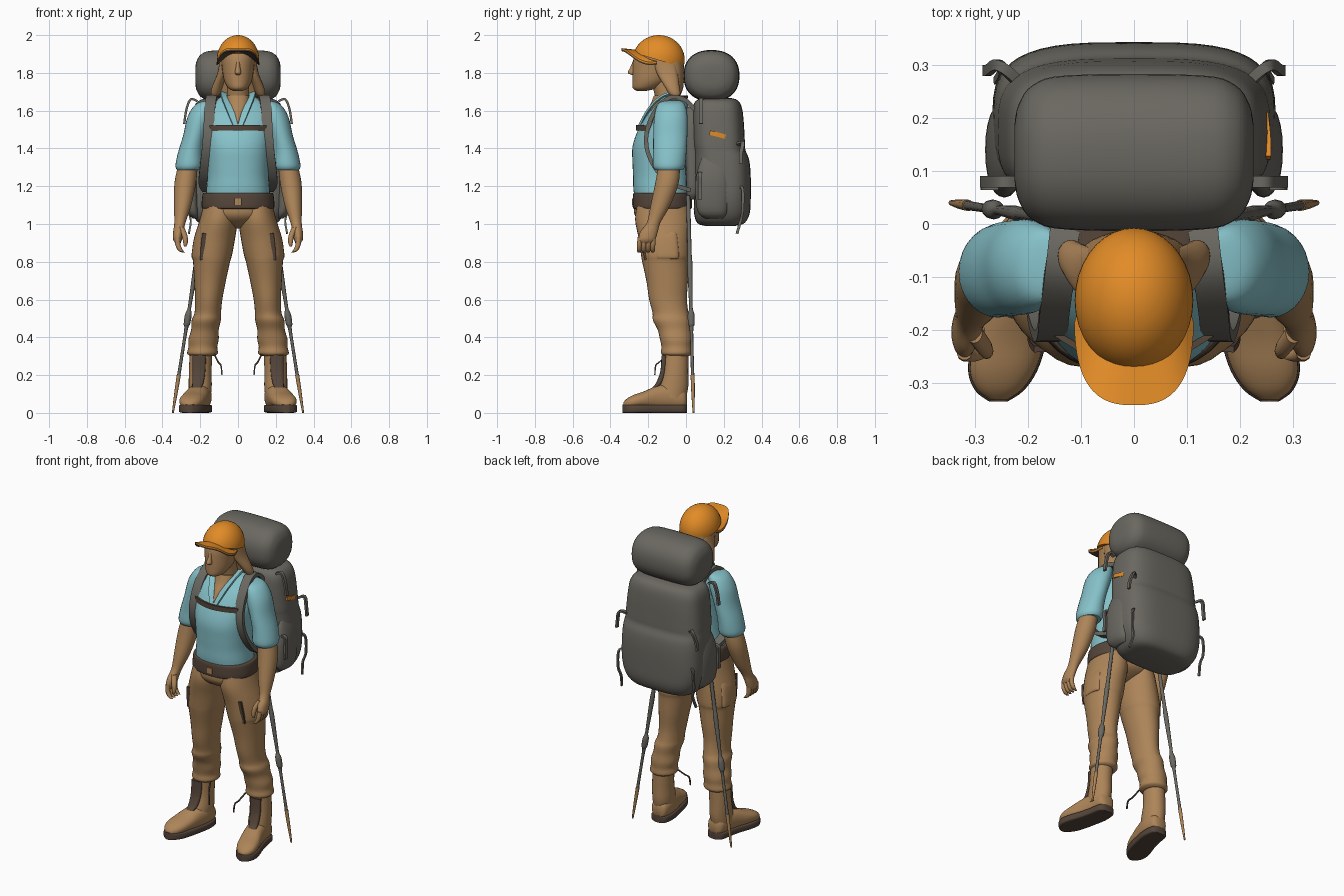
import bpy, bmesh, math
from mathutils import Vector


def material(name, rgb):
    m = bpy.data.materials.new(name)
    m.diffuse_color = (*rgb, 1)
    return m


ORANGE = material("orange", (0.76, 0.26, 0.02))
TAN = material("tan", (0.42, 0.235, 0.10))
BLUE = material("light blue", (0.24, 0.54, 0.59))
GRAY = material("gray", (0.145, 0.138, 0.118))
DARK = material("dark brown", (0.09, 0.06, 0.042))


def finish(name, bm, mat):
    bmesh.ops.recalc_face_normals(bm, faces=bm.faces)
    me = bpy.data.meshes.new(name)
    bm.to_mesh(me)
    bm.free()
    me.materials.append(mat)
    ob = bpy.data.objects.new(name, me)
    bpy.context.collection.objects.link(ob)
    return ob


def spline(rows, steps):
    """Catmull-Rom interpolation through rows of numbers."""
    out = []
    n = len(rows)
    for i in range(n - 1):
        a, b, c, d = rows[max(i - 1, 0)], rows[i], rows[i + 1], rows[min(i + 2, n - 1)]
        for k in range(steps):
            t = k / steps
            out.append([0.5 * (2 * q + (r - p) * t + (2 * p - 5 * q + 4 * r - s) * t * t
                               + (3 * q - p - 3 * r + s) * t ** 3) for p, q, r, s in zip(a, b, c, d)])
    out.append(list(rows[-1]))
    return out


def skin_rings(name, rings, mat):
    bm = bmesh.new()
    vs = [[bm.verts.new(co) for co in ring] for ring in rings]
    n = len(vs[0])
    for a, b in zip(vs, vs[1:]):
        for i in range(n):
            bm.faces.new((a[i], a[(i + 1) % n], b[(i + 1) % n], b[i]))
    bm.faces.new(vs[0])
    bm.faces.new(vs[-1])
    return finish(name, bm, mat)


def loft(name, rows, mat, s=1, axis="z", p=2.0, seg=28, steps=4):
    """Rows are (x, y, z, radius1, radius2); rings are superellipses across the axis."""
    rings = []
    for x, y, z, r1, r2 in spline(rows, steps):
        r1, r2 = max(r1, 0.002), max(r2, 0.002)
        ring = []
        for i in range(seg):
            c, d = math.cos(2 * math.pi * i / seg), math.sin(2 * math.pi * i / seg)
            u = r1 * math.copysign(abs(c) ** (2 / p), c)
            v = r2 * math.copysign(abs(d) ** (2 / p), d)
            off = {"z": (u, v, 0), "y": (u, 0, v), "x": (0, u, v)}[axis]
            ring.append((s * (x + off[0]), y + off[1], z + off[2]))
        rings.append(ring)
    return skin_rings(name, rings, mat)


def ribbon(name, pts, width, thick, mat, side=(1, 0, 0), s=1):
    """Flat strap swept along a smooth path."""
    path = [Vector(q) for q in spline(pts, 5)]
    rings = []
    for i, q in enumerate(path):
        t = (path[min(i + 1, len(path) - 1)] - path[max(i - 1, 0)]).normalized()
        w = Vector(side)
        w = (w - t * w.dot(t)).normalized() * width / 2
        n = t.cross(w).normalized() * thick / 2
        rings.append([(s * v.x, v.y, v.z) for v in (q + w + n, q - w + n, q - w - n, q + w - n)])
    return skin_rings(name, rings, mat)


# Head, nose, neck, back hair
loft("head", [(0, -.235, 1.705, .025, .025), (0, -.215, 1.72, .052, .067), (0, -.185, 1.76, .074, .099),
              (0, -.165, 1.82, .084, .118), (0, -.155, 1.88, .09, .122), (0, -.15, 1.93, .085, .105)], TAN)
loft("nose", [(0, -.280, 1.79, .012, .008), (0, -.288, 1.80, .017, .02), (0, -.277, 1.83, .012, .018),
              (0, -.268, 1.87, .009, .01)], TAN, seg=12)
loft("neck", [(0, -.08, 1.58, .075, .065), (0, -.10, 1.66, .06, .06), (0, -.125, 1.78, .058, .065)], TAN)
loft("back_hair", [(0, -.085, 1.88, .09, .07), (0, -.07, 1.80, .095, .06), (0, -.055, 1.72, .10, .04),
                   (0, -.055, 1.67, .09, .02)], TAN)

# Cap dome, cut along a tilted plane
bm = bmesh.new()
bmesh.ops.create_uvsphere(bm, u_segments=36, v_segments=24, radius=1)
for v in bm.verts:
    v.co = (v.co.x * .112, v.co.y * .137 - .144, v.co.z * .13 + 1.87)
bmesh.ops.bisect_plane(bm, geom=bm.verts[:] + bm.edges[:] + bm.faces[:], plane_co=(0, -.142, 1.866),
                       plane_no=(0, .3, 1), clear_inner=True)
bmesh.ops.holes_fill(bm, edges=[e for e in bm.edges if e.is_boundary])
finish("cap_dome", bm, ORANGE)

# Cap brim: orange above, dark underneath
for name, drop, mat in (("cap_brim", 0, ORANGE), ("cap_brim_underside", .008, DARK)):
    rings = []
    for i in range(33):
        a = math.radians(-86 + 172 * i / 32)
        sn, cs = math.sin(a), math.cos(a)
        wide = math.copysign(abs(sn) ** .75, sn)
        inner = (.104 * sn, -.144 - .118 * cs, 1.922 - .06 * sn * sn - drop)
        outer = (.113 * wide, -.16 - .182 * cs ** .7, 1.931 - .075 * sn ** 4 - drop)
        rings.append([inner, outer, (*outer[:2], outer[2] - .008), (*inner[:2], inner[2] - .008)])
    skin_rings(name, rings, mat)

# Shirt body and open neckline
loft("shirt_body", [(0, -.125, 1.10, .172, .14), (0, -.13, 1.18, .168, .148), (0, -.132, 1.25, .162, .148),
                    (0, -.135, 1.32, .164, .148), (0, -.133, 1.41, .172, .15), (0, -.115, 1.50, .185, .138),
                    (0, -.09, 1.58, .19, .115), (0, -.075, 1.63, .16, .085), (0, -.07, 1.675, .085, .06)],
     BLUE, p=2.25, seg=40)
loft("neckline", [(0, -.228, 1.53, .004, .02), (0, -.19, 1.58, .026, .034), (0, -.155, 1.63, .05, .035),
                  (0, -.12, 1.68, .06, .05)], TAN)

# Hips, belt, buckle
loft("hips", [(0, -.125, 1.13, .175, .145), (0, -.125, 1.06, .187, .15), (0, -.12, 1.02, .16, .13),
              (0, -.12, .99, .10, .08), (0, -.12, .975, .05, .04)], TAN, seg=40)
loft("belt", [(0, -.125, 1.08, .182, .148), (0, -.125, 1.09, .193, .157), (0, -.125, 1.155, .188, .155),
              (0, -.125, 1.165, .178, .147)], DARK, p=2.3, seg=40)
loft("belt_buckle", [(0, -.281, 1.10, .018, .006), (0, -.281, 1.135, .018, .006)], TAN, p=6)
ribbon("chest_strap", [(-.15, -.205, 1.505), (-.08, -.245, 1.51), (0, -.258, 1.51), (.08, -.245, 1.51),
                       (.15, -.205, 1.505)], .03, .012, DARK, side=(0, 0, 1))
# Dark padding behind the neck
ribbon("harness_yoke", [(-.14, -.05, 1.66), (-.07, -.025, 1.672), (0, -.015, 1.672), (.07, -.025, 1.672),
                        (.14, -.05, 1.66)], .05, .014, DARK, side=(0, 1, 0))

# Backpack body, top roll, back panel, side patch
loft("backpack_body", [(0, .18, .99, .14, .08), (0, .185, 1.005, .205, .125), (0, .19, 1.06, .245, .148),
                       (0, .193, 1.15, .266, .15), (0, .192, 1.27, .266, .15), (0, .187, 1.345, .262, .146),
                       (0, .177, 1.39, .258, .138), (0, .173, 1.43, .256, .139), (0, .168, 1.55, .245, .137),
                       (0, .165, 1.625, .230, .128), (0, .165, 1.66, .19, .10), (0, .165, 1.67, .08, .04)],
     GRAY, p=3.3, seg=48)
loft("backpack_top_roll", [(-.226, .135, 1.785, .05, .045), (-.218, .135, 1.785, .09, .08),
                           (-.19, .135, 1.785, .128, .117), (-.12, .135, 1.785, .146, .134),
                           (.12, .135, 1.785, .146, .134), (.19, .135, 1.785, .128, .117),
                           (.218, .135, 1.785, .09, .08), (.226, .135, 1.785, .05, .045)],
     GRAY, axis="x", p=2.3, seg=40)
loft("back_panel", [(0, .03, 1.13, .13, .03), (0, .035, 1.2, .16, .035), (0, .03, 1.5, .16, .04),
                    (0, .03, 1.62, .13, .03)], GRAY, p=4)
ribbon("side_patch", [(.254, .125, 1.484), (.2535, .165, 1.474), (.249, .208, 1.462)], .024, .009, ORANGE,
       side=(0, 0, 1))

FOOT = [(.195, .006, .065, .025, .03), (.197, -.012, .075, .05, .055), (.2, -.08, .085, .06, .07),
        (.215, -.15, .08, .063, .065), (.235, -.22, .07, .067, .045), (.248, -.275, .06, .062, .036),
        (.254, -.312, .05, .043, .026), (.256, -.332, .043, .016, .012)]

for s, tag in ((1, "right_"), (-1, "left_")):
    # Hair lock and collar
    loft(tag + "hair_lock", [(.075, -.12, 1.88, .02, .06), (.085, -.10, 1.80, .024, .055),
                             (.108, -.075, 1.73, .028, .04), (.12, -.06, 1.69, .024, .03),
                             (.125, -.055, 1.665, .008, .012)], TAN, s, seg=16)
    ribbon(tag + "collar", [(.05, -.04, 1.69), (.075, -.085, 1.69), (.068, -.145, 1.662), (.042, -.202, 1.60),
                            (.008, -.246, 1.52)], .034, .01, BLUE, side=(1, 0, .3), s=s)
    # Arm and hand
    loft(tag + "sleeve", [(.14, -.075, 1.655, .02, .04), (.172, -.078, 1.635, .05, .07),
                          (.20, -.08, 1.57, .066, .088), (.228, -.083, 1.47, .062, .09),
                          (.25, -.086, 1.38, .067, .088), (.258, -.09, 1.31, .073, .086),
                          (.26, -.09, 1.285, .062, .072)], BLUE, s)
    loft(tag + "forearm", [(.262, -.088, 1.33, .05, .055), (.279, -.10, 1.22, .057, .062),
                           (.293, -.135, 1.10, .046, .052), (.307, -.17, 1.01, .03, .036),
                           (.316, -.195, .96, .027, .046), (.320, -.207, .92, .024, .046),
                           (.318, -.21, .90, .015, .038)], TAN, s)
    for i in range(4):
        y = -.172 - .024 * i
        loft(tag + "finger", [(.320, y, .93, .014, .013), (.318, y - .003, .89, .014, .013),
                              (.304, y - .004, .86, .013, .012), (.289, y - .004, .85, .008, .008)],
             TAN, s, seg=10)
    loft(tag + "thumb", [(.302, -.205, .985, .016, .02), (.283, -.232, .94, .015, .017),
                         (.278, -.242, .90, .012, .013), (.28, -.244, .88, .006, .006)], TAN, s, seg=12)
    # Trouser leg with thigh pocket and zip
    loft(tag + "trouser_leg", [(.095, -.125, 1.10, .088, .135), (.103, -.122, 1.02, .101, .147),
                               (.125, -.115, .92, .109, .135), (.138, -.11, .835, .106, .128),
                               (.14, -.11, .80, .098, .122), (.148, -.10, .70, .084, .11),
                               (.155, -.095, .60, .072, .10), (.16, -.082, .53, .070, .095),
                               (.168, -.075, .49, .077, .10), (.175, -.062, .44, .073, .088),
                               (.182, -.053, .39, .08, .085), (.186, -.05, .35, .076, .08),
                               (.188, -.05, .315, .081, .082), (.19, -.05, .30, .06, .065)], TAN, s, seg=32)
    loft(tag + "thigh_pocket", [(.222, -.10, .815, .012, .05), (.224, -.10, .83, .022, .063),
                                (.210, -.105, .93, .022, .06), (.20, -.105, .97, .012, .05)],
         TAN, s, p=2.6, seg=20)
    ribbon(tag + "thigh_zip", [(.178, -.236, .95), (.186, -.226, .88), (.19, -.213, .81)], .022, .012, DARK, s=s)
    ribbon(tag + "belt_tail", [(.155, -.215, 1.09), (.165, -.215, 1.04), (.16, -.235, .98)], .01, .012, DARK, s=s)
    # Boot, sole, laces
    loft(tag + "boot_shaft", [(.195, -.055, .33, .06, .068), (.2, -.058, .22, .06, .07),
                              (.2, -.068, .14, .061, .08), (.203, -.08, .08, .058, .08)], TAN, s)
    loft(tag + "boot_foot", FOOT, TAN, s, axis="y", p=2.3)
    loft(tag + "boot_sole", [(x, y * 1.01, .022, r * 1.05, .022) for x, y, z, r, q in FOOT], DARK, s,
         axis="y", p=6)
    loft(tag + "boot_laces", [(.205, -.116, .305, .036, .014), (.207, -.122, .22, .034, .014),
                              (.212, -.142, .16, .03, .016), (.218, -.165, .135, .025, .014)],
         DARK, s, p=3, seg=16)
    ribbon(tag + "cuff_cord", [(.125, -.10, .31), (.105, -.14, .27), (.09, -.16, .25), (.085, -.165, .20)],
           .007, .007, DARK, s=s)
    # Shoulder strap with dark padding under its top
    ribbon(tag + "shoulder_strap", [(.125, .05, 1.60), (.13, -.01, 1.66), (.14, -.09, 1.668),
                                    (.15, -.162, 1.60), (.155, -.205, 1.50), (.163, -.207, 1.40),
                                    (.174, -.165, 1.30), (.18, -.09, 1.22), (.16, .02, 1.18)],
           .056, .022, GRAY, s=s)
    ribbon(tag + "strap_padding", [(.118, -.02, 1.655), (.122, -.09, 1.658), (.132, -.157, 1.594),
                                   (.142, -.20, 1.50)], .07, .014, DARK, s=s)
    # Backpack side pocket and hanging straps
    loft(tag + "side_pocket", [(.22, .15, 1.03, .02, .05), (.238, .14, 1.07, .034, .08),
                               (.245, .14, 1.2, .036, .09), (.238, .145, 1.3, .03, .08),
                               (.23, .15, 1.38, .01, .05)], GRAY, s, p=2.2, seg=24)
    ribbon(tag + "upper_strap", [(.215, .08, 1.65), (.25, .08, 1.66), (.272, .08, 1.61), (.285, .08, 1.53)],
           .022, .012, GRAY, side=(0, 1, 0), s=s)
    ribbon(tag + "middle_strap", [(.255, .075, 1.27), (.282, .075, 1.26), (.28, .075, 1.2), (.283, .075, 1.13)],
           .022, .012, GRAY, side=(0, 1, 0), s=s)
    ribbon(tag + "rear_upper_strap", [(.22, .27, 1.42), (.255, .30, 1.43), (.275, .29, 1.37), (.28, .29, 1.32)],
           .02, .012, GRAY, side=(0, 1, 0), s=s)
    ribbon(tag + "rear_lower_strap", [(.23, .28, 1.2), (.26, .30, 1.18), (.265, .30, 1.08), (.25, .29, 1.02),
                                      (.26, .27, .95)], .014, .01, GRAY, side=(0, 1, 0), s=s)
    # Walking pole: gray shaft with grips, tan tip
    def pole(rows):
        return [(.345 - .158 * z, .04 - .025 * z, z, r, r) for z, r in rows]
    loft(tag + "pole_shaft", pole([(1.15, .011), (.85, .011), (.78, .014), (.6, .010), (.55, .010), (.52, .018),
                                   (.47, .017), (.43, .009), (.2, .009)]), GRAY, s, seg=12)
    loft(tag + "pole_tip", pole([(.2, .011), (.1, .009), (0, .005)]), TAN, s, seg=12)

# Smooth shading with sharp edges kept
bpy.ops.object.select_all(action="SELECT")
bpy.context.view_layer.objects.active = bpy.context.selected_objects[0]
bpy.ops.object.shade_smooth_by_angle(angle=math.radians(45))
